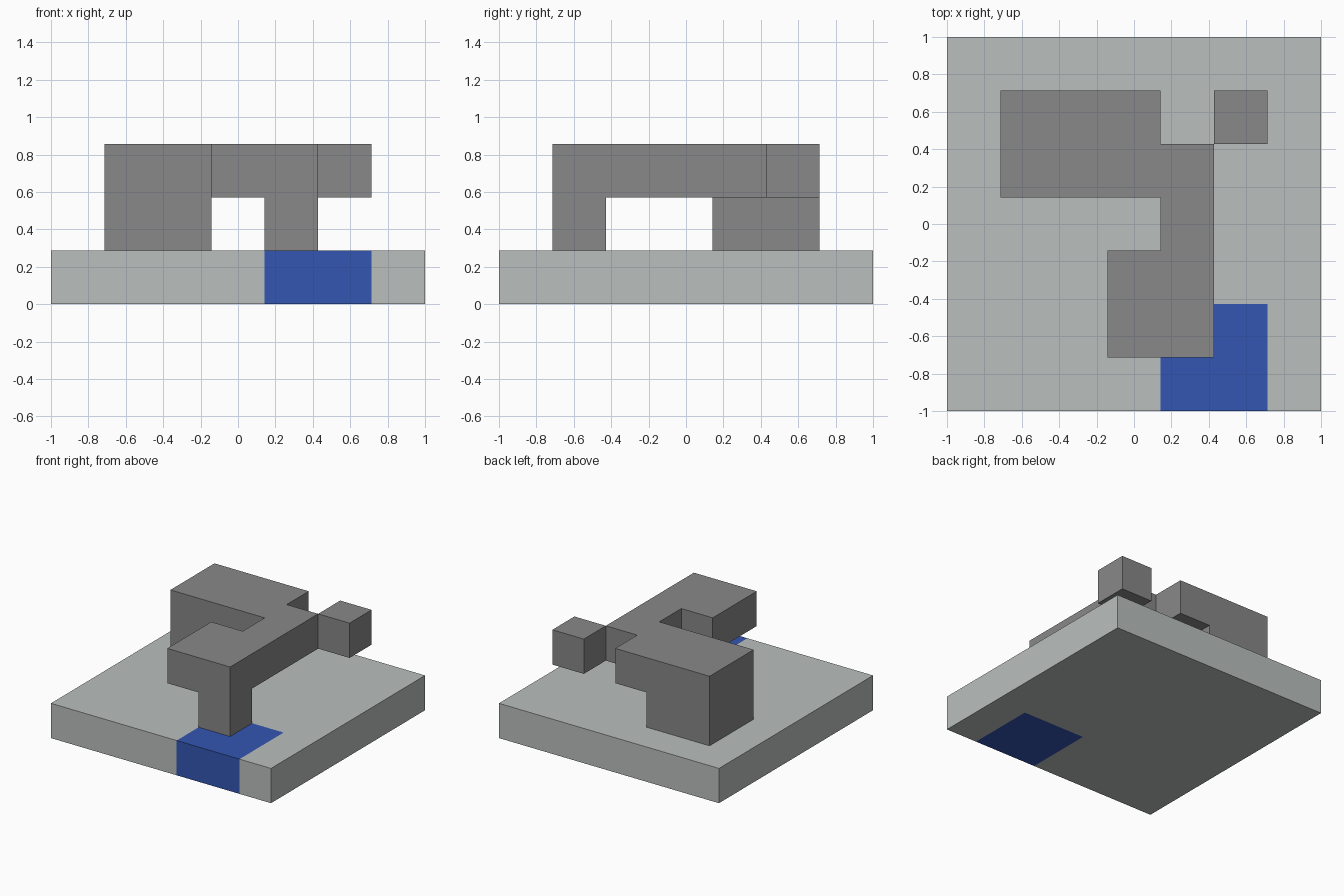
import bpy, bmesh, math
from itertools import product
from mathutils import Vector

default = bpy.data.objects.get("Cube")
if default:
    bpy.data.objects.remove(default, do_unlink=True)

CELLS = 7                 # cells along each side of the base
UNIT = 2 / CELLS          # size of one cell


def material(name, rgb):
    mat = bpy.data.materials.new(name)
    mat.use_nodes = True
    mat.diffuse_color = (*rgb, 1)
    mat.node_tree.nodes["Principled BSDF"].inputs["Base Color"].default_value = (*rgb, 1)
    return mat


light_grey = material("light grey", (0.49, 0.52, 0.51))
mid_grey = material("mid grey", (0.246, 0.246, 0.246))
blue = material("blue", (0.033, 0.093, 0.445))


def box(x, y, z):
    """Set of cells spanning inclusive (first, last) ranges on each axis."""
    return set(product(*(range(a, b + 1) for a, b in (x, y, z))))


def cell_solid(name, cells, materials, painted=frozenset()):
    """Closed solid around the outside of a set of cells; painted cells use slot 1."""
    bm = bmesh.new()
    for cell in sorted(cells):
        for axis, side in product(range(3), (0, 1)):
            neighbour = list(cell)
            neighbour[axis] += 2 * side - 1
            if tuple(neighbour) in cells:
                continue
            u, v = (axis + 1) % 3, (axis + 2) % 3
            corners = []
            for du, dv in ((0, 0), (1, 0), (1, 1), (0, 1)):
                p = Vector(cell)
                p[axis] += side
                p[u] += du
                p[v] += dv
                corners.append(bm.verts.new(p * UNIT - Vector((1, 1, 0))))
            face = bm.faces.new(corners if side else corners[::-1])
            face.material_index = int(cell in painted)
    # Weld the cell faces and merge the flat ones of equal colour
    bmesh.ops.remove_doubles(bm, verts=bm.verts, dist=UNIT / 100)
    bmesh.ops.dissolve_limit(bm, angle_limit=math.radians(1), verts=bm.verts,
                             edges=bm.edges, delimit={'MATERIAL'})
    mesh = bpy.data.meshes.new(name)
    bm.to_mesh(mesh)
    bm.free()
    for mat in materials:
        mesh.materials.append(mat)
    obj = bpy.data.objects.new(name, mesh)
    bpy.context.collection.objects.link(obj)
    return obj


# Square base with a blue patch running right through at the front
last = CELLS - 1
cell_solid("base", box((0, last), (0, last), (0, 0)), [light_grey, blue],
           painted=box((4, 5), (0, 1), (0, 0)))

# Raised building: rear wing, long bridge, front wing and their supports
rear_wing = box((1, 3), (4, 5), (2, 2))
bridge = box((4, 4), (1, 4), (2, 2))
front_wing = box((3, 4), (1, 2), (2, 2))
rear_support = box((1, 2), (4, 5), (1, 1))
front_post = box((4, 4), (1, 1), (1, 1))
cell_solid("building", rear_wing | bridge | front_wing | rear_support | front_post,
           [mid_grey])

# Small block meeting the building at a corner
cell_solid("corner_block", box((5, 5), (5, 5), (2, 2)), [mid_grey])
